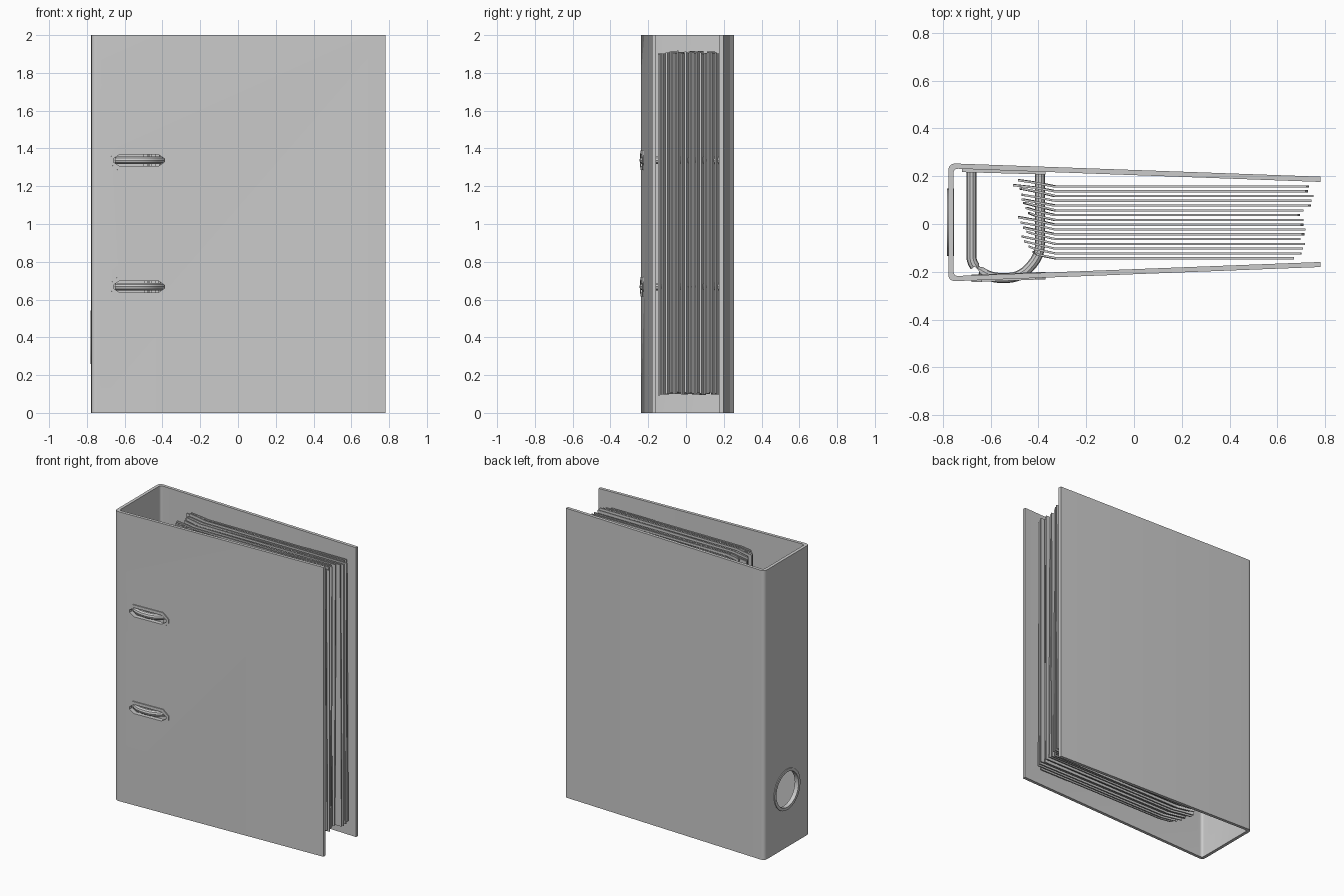
import bpy, bmesh, math, random
from mathutils import Vector, Matrix

if "Cube" in bpy.data.objects:
    bpy.data.objects.remove(bpy.data.objects["Cube"])

random.seed(4)


def link(name, bm):
    bmesh.ops.recalc_face_normals(bm, faces=bm.faces)
    me = bpy.data.meshes.new(name)
    bm.to_mesh(me)
    bm.free()
    ob = bpy.data.objects.new(name, me)
    bpy.context.collection.objects.link(ob)
    return ob


def activate(ob):
    bpy.ops.object.select_all(action='DESELECT')
    ob.select_set(True)
    bpy.context.view_layer.objects.active = ob


def smooth(ob):
    activate(ob)
    bpy.ops.object.shade_smooth_by_angle(angle=math.radians(35))


def rounded(points, radii, n=5):
    """Round the corners of an open or closed 2D polyline."""
    pts = [Vector(p) for p in points]
    out = []
    for i, (p, r) in enumerate(zip(pts, radii)):
        if r == 0:
            out.append(p)
            continue
        a = p + (pts[i - 1] - p).normalized() * r
        b = p + (pts[(i + 1) % len(pts)] - p).normalized() * r
        for k in range(n + 1):
            t = k / n
            out.append(a * (1 - t) ** 2 + p * 2 * t * (1 - t) + b * t * t)
    return out


def prism(name, pts, z0, z1):
    bm = bmesh.new()
    f = bm.faces.new([bm.verts.new((p[0], p[1], z0)) for p in pts])
    ext = bmesh.ops.extrude_face_region(bm, geom=[f])
    vs = [g for g in ext['geom'] if isinstance(g, bmesh.types.BMVert)]
    bmesh.ops.translate(bm, verts=vs, vec=(0, 0, z1 - z0))
    return link(name, bm)


def frame(name, outer, inner, z0, z1):
    """Flat ring between two outlines with equal point counts."""
    bm = bmesh.new()
    n = len(outer)
    loops = [[bm.verts.new((p[0], p[1], z)) for p in o]
             for o, z in ((outer, z0), (outer, z1), (inner, z1), (inner, z0))]
    for a in range(4):
        b = (a + 1) % 4
        for i in range(n):
            j = (i + 1) % n
            bm.faces.new((loops[a][i], loops[a][j], loops[b][j], loops[b][i]))
    return link(name, bm)


def octagon(hx, hz, cx, cz):
    q = [(hx, hz - cz), (hx - cx, hz)]
    return q + [(-x, z) for x, z in q[::-1]] + [(-x, -z) for x, z in q] + [(x, -z) for x, z in q[::-1]]


def circle(r, n=32):
    return [(r * math.cos(math.tau * i / n), r * math.sin(math.tau * i / n)) for i in range(n)]


# Folded cover: spine with two boards leaning together
cover = prism("cover", rounded(
    [(0.78, 0.198), (-0.777, 0.254), (-0.777, -0.24), (0.78, -0.18),
     (0.78, -0.159), (-0.755, -0.218), (-0.755, 0.232), (0.78, 0.176)],
    [0, 0.032, 0.032, 0, 0, 0.02, 0.02, 0]), 0, 2)

SLOPE = math.atan2(0.06, 1.557)
RING_Z = (0.668, 1.337)
SLOT_X = -0.525


def slot_matrix(z):
    return (Matrix.Translation((SLOT_X, -0.2303, z)) @ Matrix.Rotation(SLOPE, 4, 'Z')
            @ Matrix.Rotation(math.pi / 2, 4, 'X'))


spine_matrix = Matrix.Translation((-0.777, 0.008, 0.4)) @ Matrix.Rotation(-math.pi / 2, 4, 'Y')

# Cut the two ring slots and the finger hole
cutters = []
for z in RING_Z:
    c = prism("slot_cutter", octagon(0.138, 0.034, 0.034, 0.024), -0.06, 0.06)
    c.matrix_world = slot_matrix(z)
    cutters.append(c)
c = prism("hole_cutter", circle(0.125), -0.06, 0.06)
c.matrix_world = spine_matrix
cutters.append(c)
for c in cutters:
    c.hide_render = True
    m = cover.modifiers.new("cut", 'BOOLEAN')
    m.operation, m.solver, m.object = 'DIFFERENCE', 'EXACT', c
activate(cover)
for m in list(cover.modifiers):
    bpy.ops.object.modifier_apply(modifier=m.name)
for c in cutters:
    bpy.data.objects.remove(c)
smooth(cover)

# Metal eyelets round the slots and the finger hole
for z in RING_Z:
    e = frame("slot_eyelet", octagon(0.155, 0.051, 0.042, 0.037),
              octagon(0.135, 0.031, 0.032, 0.022), -0.024, 0.007)
    e.matrix_world = slot_matrix(z)
finger = frame("finger_ring", circle(0.141), circle(0.121), -0.024, 0.005)
finger.matrix_world = spine_matrix
smooth(finger)

# Mechanism plate fixed inside the back board
prism("mechanism_plate", [(-0.72, 0.231), (-0.37, 0.219), (-0.37, 0.207), (-0.72, 0.217)], 0.5, 1.5)

# Arched rings
arch = rounded([(-0.68, 0.215), (-0.68, -0.165), (-0.615, -0.226), (-0.475, -0.226), (-0.393, -0.13), (-0.393, 0.21)],
               [0, 0.03, 0.06, 0.06, 0.05, 0])
for z in RING_Z:
    cu = bpy.data.curves.new("arch_ring", 'CURVE')
    cu.dimensions = '3D'
    cu.bevel_depth, cu.bevel_resolution, cu.use_fill_caps = 0.021, 3, True
    sp = cu.splines.new('POLY')
    sp.points.add(len(arch) - 1)
    for p, q in zip(sp.points, arch):
        p.co = (q.x, q.y, z, 1)
    ob = bpy.data.objects.new("arch_ring", cu)
    bpy.context.collection.objects.link(ob)
    activate(ob)
    bpy.ops.object.convert(target='MESH')
    smooth(bpy.context.object)

# Stack of filed sheets, slightly askew, bent up where the rings hold them
right = [.727, .723, .747, .742, .735, .704, .69, .706, .704, .718, .708, .695, .714, .706, .70, .666]
left = [-.48, -.50, -.475, -.47, -.465, -.46, -.45, -.44, -.48, -.475, -.46, -.45, -.47, -.46, -.44, -.42]
for i, (r, l) in enumerate(zip(right, left)):
    y = 0.157 - 0.02 * i
    lift = random.uniform(0.024, 0.032)
    t = 0.0045
    prof = [(l, y + lift), (-0.41, y + lift * 0.6), (-0.33, y), (r, y)]
    sheet = prism("sheet", [(x, v + t) for x, v in prof] + [(x, v - t) for x, v in prof[::-1]], -0.903, 0.903)
    tilt = random.uniform(-0.007, 0.007)
    sheet.matrix_world = (Matrix.Translation((0, 0, 1.005 + random.uniform(-0.007, 0.007)))
                          @ Matrix.Translation((0.12, 0, 0)) @ Matrix.Rotation(tilt, 4, 'Y')
                          @ Matrix.Translation((-0.12, 0, 0)))
